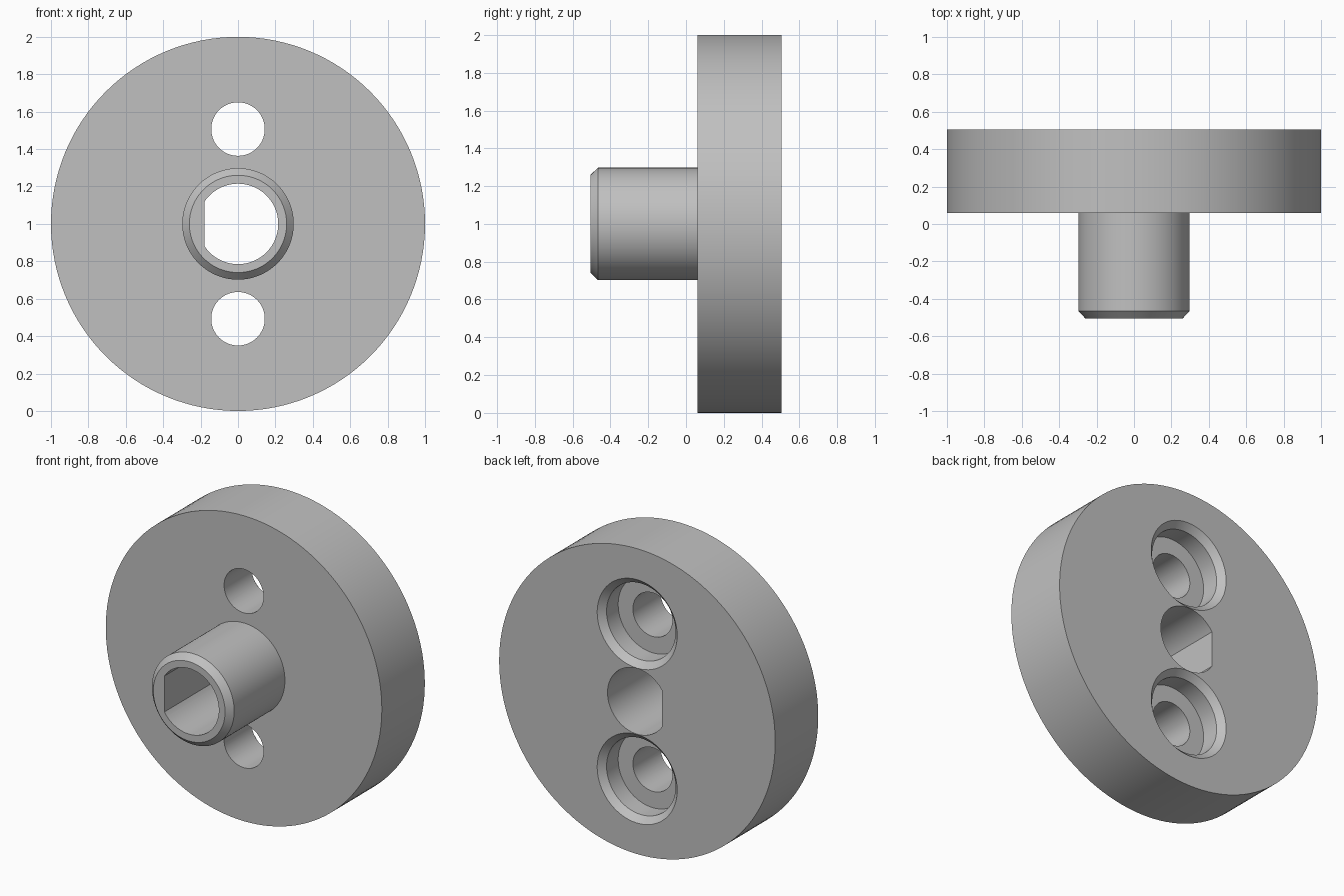
import bpy, bmesh, math
from math import sin, cos, radians

if "Cube" in bpy.data.objects:
    bpy.data.objects.remove(bpy.data.objects["Cube"], do_unlink=True)

CENTRE_Z = 1.0
FRONT, FLANGE, BACK = -0.505, 0.06, 0.505

grey = bpy.data.materials.new("plain grey")
grey.use_nodes = True
grey.diffuse_color = (0.53, 0.53, 0.53, 1)
grey.node_tree.nodes["Principled BSDF"].inputs["Base Color"].default_value = grey.diffuse_color


def loft(name, sections):
    """Join matching rings of points into a closed solid with flat end caps."""
    bm = bmesh.new()
    rings = [[bm.verts.new(p) for p in ring] for ring in sections]
    n = len(rings[0])
    for a, b in zip(rings, rings[1:]):
        for i in range(n):
            j = (i + 1) % n
            bm.faces.new((a[i], a[j], b[j], b[i]))
    bm.faces.new(rings[0])
    bm.faces.new(rings[-1])
    bmesh.ops.recalc_face_normals(bm, faces=bm.faces)
    mesh = bpy.data.meshes.new(name)
    bm.to_mesh(mesh)
    bm.free()
    mesh.materials.append(grey)
    obj = bpy.data.objects.new(name, mesh)
    bpy.context.collection.objects.link(obj)
    return obj


def lathe(name, profile, z=CENTRE_Z, steps=96):
    """Turn a (radius, y) profile about an axis along y at height z."""
    angles = [2 * math.pi * i / steps for i in range(steps)]
    return loft(name, [[(r * cos(a), y, z + r * sin(a)) for a in angles]
                       for r, y in profile])


# Flange with a chamfered boss in front
hub = lathe("flanged_hub", [(0.26, FRONT), (0.298, FRONT + 0.04), (0.298, FLANGE),
                            (1.0, FLANGE), (1.0, BACK)], steps=128)

# D-shaped bore, flat on the -x side
bore, flat = 0.215, 0.18
limit = math.pi - math.acos(flat / bore)
arc = [-limit + 2 * limit * i / 72 for i in range(73)]
cutters = [loft("bore_cutter", [[(bore * cos(a), y, CENTRE_Z + bore * sin(a)) for a in arc]
                                for y in (FRONT - 0.1, BACK + 0.1)])]

# Two counterbored screw holes with chamfered rims at the back
for side in (-1, 1):
    cutters.append(lathe("screw_hole_cutter",
                         [(0.143, FLANGE - 0.1), (0.143, BACK - 0.16), (0.25, BACK - 0.16),
                          (0.25, BACK - 0.04), (0.29, BACK), (0.29, BACK + 0.1)],
                         z=CENTRE_Z + side * 0.507, steps=64))

# Cut the holes, then remove the cutters
bpy.ops.object.select_all(action='DESELECT')
bpy.context.view_layer.objects.active = hub
hub.select_set(True)
for cutter in cutters:
    cutter.hide_render = True
    cut = hub.modifiers.new("cut", 'BOOLEAN')
    cut.operation = 'DIFFERENCE'
    cut.solver = 'EXACT'
    cut.object = cutter
    bpy.ops.object.modifier_apply(modifier=cut.name)
    bpy.data.objects.remove(cutter, do_unlink=True)

bpy.ops.object.shade_smooth_by_angle(angle=radians(30))
